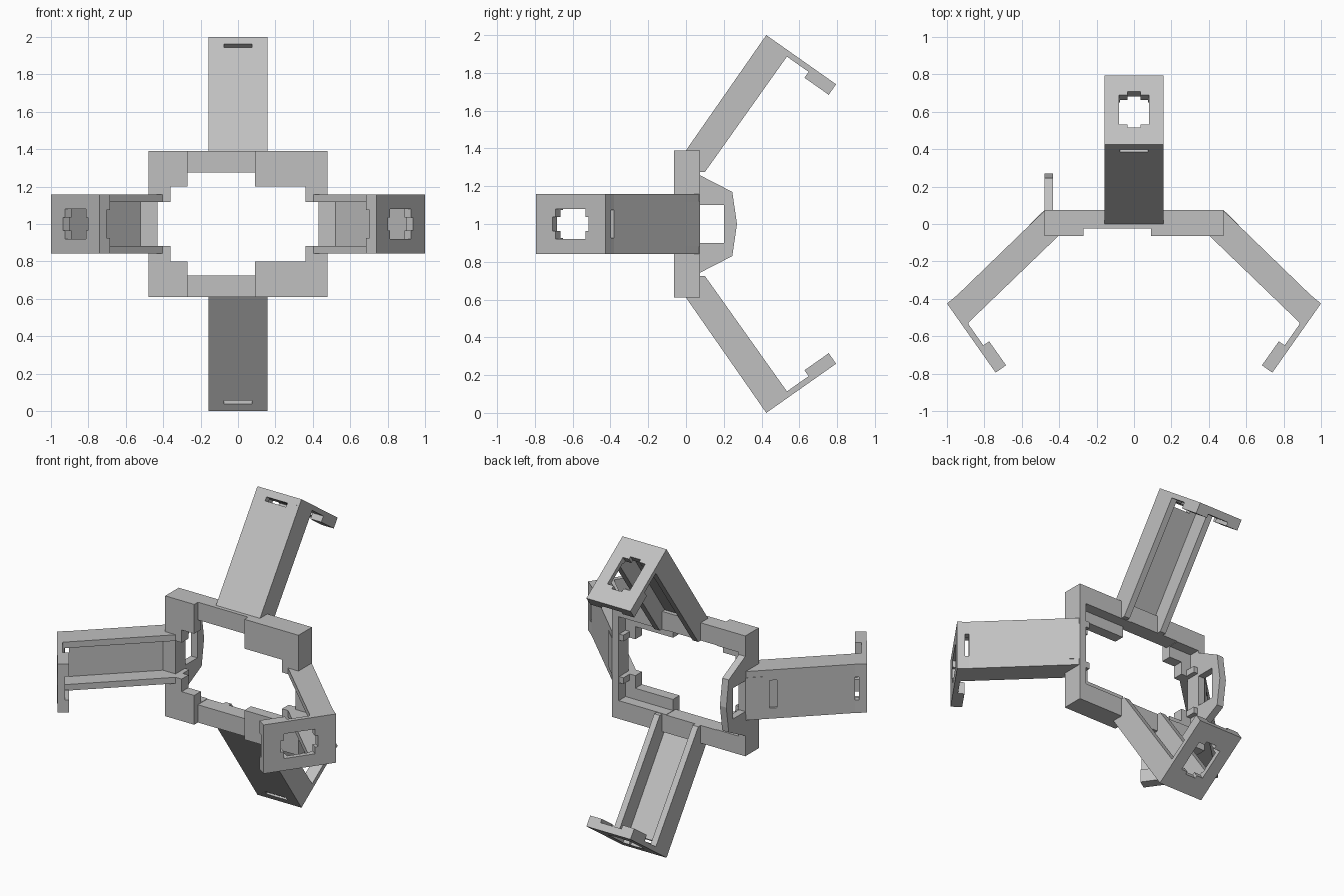
import bpy, bmesh
from mathutils import Vector

cube = bpy.data.objects.get("Cube")
if cube:
    bpy.data.objects.remove(cube)

grey = bpy.data.materials.new("plain grey")
grey.use_nodes = True
COLOUR = (0.53, 0.53, 0.53, 1)
grey.diffuse_color = COLOUR
grey.node_tree.nodes["Principled BSDF"].inputs["Base Color"].default_value = COLOUR

# Frames turn (forward, outward, across) into world space
FRAMES = {
    "top": lambda a, b, w: (w, a, 1 + b),
    "bottom": lambda a, b, w: (w, a, 1 - b),
    "left": lambda a, b, w: (b, -a, 1 + w),
    "right": lambda a, b, w: (-b, -a, 1 + w),
}


def prism(name, frame, profile, w0, w1):
    """Extrude a flat profile between two positions across the frame."""
    bm = bmesh.new()
    ends = [[bm.verts.new(frame(p[0], p[1], w)) for p in profile] for w in (w0, w1)]
    bm.faces.new(ends[0])
    bm.faces.new(ends[1])
    for i in range(len(profile)):
        j = (i + 1) % len(profile)
        bm.faces.new((ends[0][i], ends[0][j], ends[1][j], ends[1][i]))
    bmesh.ops.recalc_face_normals(bm, faces=bm.faces)
    mesh = bpy.data.meshes.new(name)
    bm.to_mesh(mesh)
    bm.free()
    mesh.materials.append(grey)
    obj = bpy.data.objects.new(name, mesh)
    bpy.context.collection.objects.link(obj)
    return obj


def cut(obj, cutters):
    """Subtract the cutters, bake the result and drop the cutters."""
    for c in cutters:
        mod = obj.modifiers.new("cut", "BOOLEAN")
        mod.operation, mod.solver, mod.object = "DIFFERENCE", "EXACT", c
        c.hide_render = True
    graph = bpy.context.evaluated_depsgraph_get()
    mesh = bpy.data.meshes.new_from_object(obj.evaluated_get(graph))
    obj.modifiers.clear()
    obj.data = mesh
    for c in cutters:
        bpy.data.objects.remove(c)


def rect(x0, x1, y0, y1):
    return [(x0, y0), (x1, y0), (x1, y1), (x0, y1)]


# Shared tip of every arm: s runs back down the arm, t runs inward
TIP = Vector((0.425, 1.0))
ALONG = Vector((0.576, 0.818))
INWARD = Vector((0.818, -0.576))


def tip(s, t):
    return TIP - ALONG * s + INWARD * t


def tip_rect(s0, s1, t0, t1):
    return [tip(s, t) for s, t in rect(s0, s1, t0, t1)]


HALF = 0.158
RAIL = 0.04

for side, frame in FRAMES.items():
    if side in ("top", "bottom"):
        outer = [(0, 0.39), tip(0, 0)]
        rail = outer + [tip(0, 0.155), (0.1, 0.275), (0, 0.275)]
        floor = outer + [tip(0, 0.04), (0.033, 0.367)]
    else:
        outer = [(-0.07, 0.48), (0.38, 0.945), tip(0, 0)]
        rail = outer + [tip(0, 0.155), (0.06, 0.40), (-0.07, 0.40)]
        floor = outer + [tip(0, 0.04), (0.411, 0.92), (-0.041, 0.453)]

    # Side rails of the channel
    for w0, label in ((-HALF, "a"), (HALF - RAIL, "b")):
        prism(f"{side}_arm_rail_{label}", frame, rail, w0, w0 + RAIL)

    # Outer plate with the strap slot
    plate = prism(f"{side}_arm_plate", frame, floor, -HALF, HALF)
    cutters = [prism("slot_cutter", frame, tip_rect(0.045, 0.07, -0.05, 0.1), -0.075, 0.075)]
    if side == "right":
        # Shallow pockets beside the bracket
        start = Vector((-0.07, 0.48))
        run = Vector((0.695, 0.719))
        deep = Vector((0.719, -0.695))
        for u0, u1 in ((0.02, 0.10), (0.14, 0.185)):
            pocket = [start + run * u + deep * v for u, v in rect(u0, u1, -0.03, 0.015)]
            cutters.append(prism("pocket_cutter", frame, pocket, -0.09, 0.09))
    cut(plate, cutters)

    # End plate with a thick lip and a notched window
    end_profile = [tip(s, t) for s, t in
                   ((0, 0), (0, 0.452), (0.068, 0.452), (0.068, 0.295),
                    (0.03, 0.295), (0.03, 0.155), (0.042, 0.145), (0.042, 0))]
    end = prism(f"{side}_end_plate", frame, end_profile, -HALF, HALF)
    cut(end, [
        prism("window_cutter", frame, tip_rect(-0.05, 0.15, 0.13, 0.324), -0.08, 0.08),
        prism("notch_cutter", frame, tip_rect(-0.05, 0.15, 0.112, 0.346), -0.036, 0.036),
        prism("lip_cutter", frame, tip_rect(0.045, 0.15, 0.28, 0.50), -0.075, 0.075),
    ])

# Ring: top and bottom bars with thicker corner blocks
for side in ("top", "bottom"):
    frame = FRAMES[side]
    prism(f"{side}_bar_middle", frame, rect(-0.025, 0.075, 0.275, 0.39), -0.27, 0.09)
    for label, x0, x1, c0, c1 in (("right", -0.478, -0.27, -0.478, -0.36),
                                  ("left", 0.09, 0.478, 0.36, 0.478)):
        prism(f"{side}_{label}_bar", frame, rect(-0.063, 0.075, 0.272, 0.39), x0, x1)
        prism(f"{side}_{label}_block", frame, rect(-0.063, 0.005, 0.2, 0.272), x0, x1)
        prism(f"{side}_{label}_corner", frame, rect(-0.063, 0.005, 0.118, 0.2), c0, c1)

# Ring: upright side bars that run into the arms
for side in ("left", "right"):
    frame = FRAMES[side]
    prism(f"{side}_bar", frame, rect(-0.075, 0.063, 0.43, 0.478), -0.39, -0.118)
    prism(f"{side}_bar_upper", frame, rect(-0.075, 0.063, 0.43, 0.478), 0.118, 0.39)
    web = [(-0.075, 0.43), (-0.075, 0.478), (0.005, 0.56), (0.025, 0.52), (0.025, 0.43)]
    prism(f"{side}_bar_web", frame, web, -0.118, 0.118)

# Rear bracket on the right side, a tapered plate with a window
flat = lambda y, z, x: (x, y, 1 + z)
outline = [(0.07, -0.26), (0.245, -0.17), (0.27, 0), (0.245, 0.17), (0.07, 0.26)]
bracket = prism("rear_bracket", flat, outline, -0.478, -0.432)
cut(bracket, [prism("bracket_cutter", flat, rect(0.075, 0.2, -0.1, 0.1), -0.6, -0.3)])
